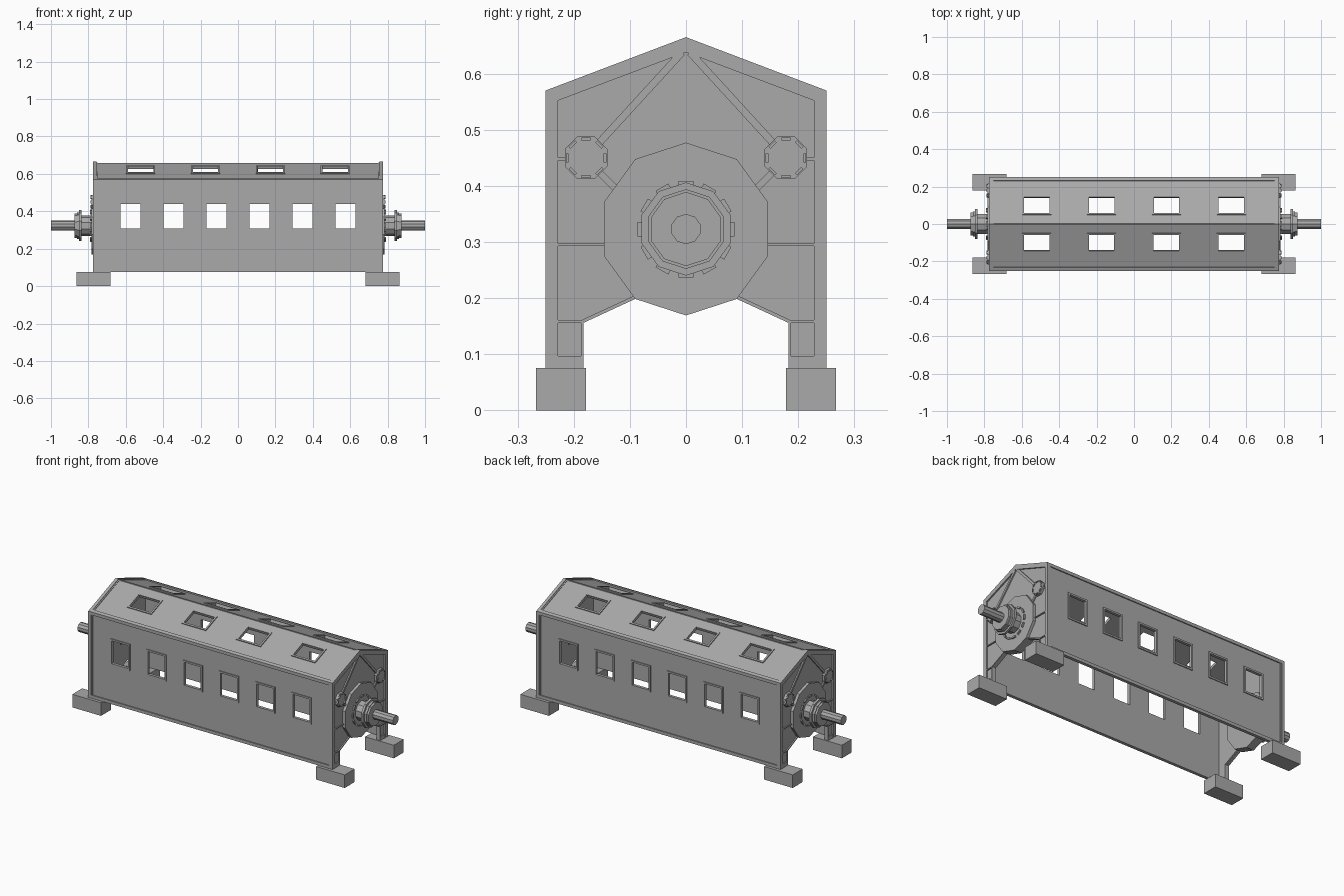
import bpy, bmesh, math
from mathutils import Matrix, Vector

cube = bpy.data.objects.get("Cube")
if cube:
    bpy.data.objects.remove(cube, do_unlink=True)

grey = bpy.data.materials.new("machine grey")
grey.use_nodes = True
grey.diffuse_color = (0.4, 0.4, 0.4, 1)
bsdf = next(n for n in grey.node_tree.nodes if n.type == 'BSDF_PRINCIPLED')
bsdf.inputs["Base Color"].default_value = (0.4, 0.4, 0.4, 1)

END = 0.775      # outer face of the end frames
AXIS = 0.323     # shaft height
EAVE, RIDGE, HALF = 0.57, 0.665, 0.25


def finish(name, bm):
    bmesh.ops.recalc_face_normals(bm, faces=bm.faces)
    mesh = bpy.data.meshes.new(name)
    bm.to_mesh(mesh)
    bm.free()
    mesh.materials.append(grey)
    obj = bpy.data.objects.new(name, mesh)
    bpy.context.collection.objects.link(obj)
    return obj


def add_box(bm, lo, hi, matrix=Matrix()):
    lo, hi = Vector(lo), Vector(hi)
    size = Matrix.Diagonal((*(hi - lo), 1))
    bmesh.ops.create_cube(bm, size=1, matrix=matrix @ Matrix.Translation((lo + hi) / 2) @ size)


def add_prism(bm, points, x0, x1):
    """Extrude a (y, z) outline along x."""
    face = bm.faces.new([bm.verts.new((x0, y, z)) for y, z in points])
    out = bmesh.ops.extrude_face_region(bm, geom=[face])
    verts = [g for g in out["geom"] if isinstance(g, bmesh.types.BMVert)]
    bmesh.ops.translate(bm, verts=verts, vec=(x1 - x0, 0, 0))


def add_disc(bm, y, z, r, sides, x0, x1, turn=0.0):
    pts = []
    for i in range(sides):
        a = turn + math.tau * i / sides
        pts.append((y + r * math.sin(a), z + r * math.cos(a)))
    add_prism(bm, pts, x0, x1)


def add_bar(bm, a, b, width, x0, x1):
    """Straight rib between two (y, z) points."""
    a, b = Vector(a), Vector(b)
    n = (b - a).orthogonal().normalized() * width / 2
    add_prism(bm, [a + n, b + n, b - n, a - n], x0, x1)


def panel(name, matrix, height, centres, width, v0, v1, thick, edges):
    """Sheet in local x/y with a row of windows, raised rims and a border."""
    bm = bmesh.new()
    us = [-END]
    for c in centres:
        us += [c - width / 2, c + width / 2]
    us.append(END)
    vs = [0, v0, v1, height]
    grid = [[bm.verts.new((u, v, -0.006)) for u in us] for v in vs]
    faces = []
    for j in range(3):
        for i in range(len(us) - 1):
            if j == 1 and i % 2 == 1:
                continue
            faces.append(bm.faces.new((grid[j][i], grid[j][i + 1],
                                       grid[j + 1][i + 1], grid[j + 1][i])))
    out = bmesh.ops.extrude_face_region(bm, geom=faces)
    verts = [g for g in out["geom"] if isinstance(g, bmesh.types.BMVert)]
    bmesh.ops.translate(bm, verts=verts, vec=(0, 0, -thick))
    # window rims
    w, top = 0.01, -0.001
    for c in centres:
        l, r = c - width / 2, c + width / 2
        add_box(bm, (l - w, v0 - w, -0.01), (r + w, v0, top))
        add_box(bm, (l - w, v1, -0.01), (r + w, v1 + w, top))
        add_box(bm, (l - w, v0, -0.01), (l, v1, top))
        add_box(bm, (r, v0, -0.01), (r + w, v1, top))
    # border
    b = 0.018
    for s in (-1, 1):
        x0, x1 = sorted((s * END, s * (END - b)))
        add_box(bm, (x0, 0, -0.012), (x1, height, 0))
    for e in edges:
        add_box(bm, (-END + b, e, -0.012), (END - b, e + b, 0))
    bm.transform(matrix)
    return finish(name, bm)


# Side walls and roof slopes
slope = math.atan2(RIDGE - EAVE, HALF)
run = math.hypot(RIDGE - EAVE, HALF)
wall_windows = [-0.575 + 0.23 * i for i in range(6)]
roof_windows = [-0.52 + 0.3465 * i for i in range(4)]
for side, turn in (("front", 0), ("back", math.pi)):
    spin = Matrix.Rotation(turn, 4, 'Z')
    wall = spin @ Matrix.Translation((0, -HALF, 0.075)) @ Matrix.Rotation(math.pi / 2, 4, 'X')
    panel(side + "_wall", wall, EAVE - 0.075, wall_windows, 0.105,
          0.232, 0.363, 0.012, (0, EAVE - 0.093))
    roof = spin @ Matrix.Translation((0, -HALF, EAVE)) @ Matrix.Rotation(slope, 4, 'X')
    panel(side + "_roof", roof, run, roof_windows, 0.135,
          0.112, 0.203, 0.012, (0,))

# End assemblies, built for +x and turned for the other end
for side, turn in (("left", 0), ("right", math.pi)):
    spin = Matrix.Rotation(turn, 4, 'Z')

    def place(name, bm):
        bm.transform(spin)
        return finish(side + "_" + name, bm)

    # plate with two legs
    half = [(0, 0.2), (0.09, 0.2), (0.183, 0.157), (0.183, 0.075),
            (0.248, 0.075), (0.248, EAVE - 0.002), (0, RIDGE - 0.004)]
    outline = half + [(-y, z) for y, z in reversed(half[1:-1])]
    bm = bmesh.new()
    add_prism(bm, outline, END - 0.025, END - 0.008)
    place("end_plate", bm)

    # raised frame and ribs
    bm = bmesh.new()
    base = END - 0.015
    for s in (-1, 1):
        frame = [(0.228, 0.075), (HALF, 0.075), (HALF, EAVE), (0.228, EAVE)]
        add_prism(bm, [(s * y, z) for y, z in frame], base, END)
        gable = [(0.228, 0.552), (HALF, EAVE), (0, RIDGE), (0, 0.638)]
        add_prism(bm, [(s * y, z) for y, z in gable], base, END)
        for a, b, w in (((0.183, 0.086), (0.23, 0.086), 0.022),
                        ((0.185, 0.086), (0.185, 0.157), 0.004),
                        ((0.183, 0.158), (0.23, 0.158), 0.005),
                        ((0.183, 0.159), (0.09, 0.202), 0.006),
                        ((0.14, 0.295), (0.23, 0.295), 0.005),
                        ((0.2, 0.448), (0.23, 0.448), 0.005),
                        ((0.007, 0.638), (0.17, 0.46), 0.013),
                        ((0.165, 0.435), (0.115, 0.385), 0.012)):
            add_bar(bm, (s * a[0], a[1]), (s * b[0], b[1]), w, base, END - 0.001)
    place("end_frame", bm)

    # bearing disc with its ring of bolts
    bm = bmesh.new()
    add_disc(bm, 0, AXIS, 0.154, 10, END - 0.04, END + 0.008)
    for i in range(12):
        m = (Matrix.Translation((END + 0.008, 0, AXIS))
             @ Matrix.Rotation(math.tau * i / 12, 4, 'X'))
        add_box(bm, (-0.005, -0.013, 0.077), (0.008, 0.013, 0.086), m)
    place("bearing_disc", bm)

    # hub, flange and shaft stub
    bm = bmesh.new()
    add_disc(bm, 0, AXIS, 0.055, 10, END, 0.84)
    add_disc(bm, 0, AXIS, 0.083, 10, 0.836, 0.849)
    add_disc(bm, 0, AXIS, 0.071, 10, 0.849, 0.862)
    add_disc(bm, 0, AXIS, 0.066, 10, 0.862, 0.873)
    place("hub", bm)
    bm = bmesh.new()
    add_disc(bm, 0, AXIS, 0.027, 10, 0.73, 1.0)
    place("shaft", bm)

    # small octagonal covers
    bm = bmesh.new()
    for s in (-1, 1):
        add_disc(bm, s * 0.178, 0.45, 0.041, 8, base, END + 0.007, math.pi / 8)
        for i in range(8):
            m = (Matrix.Translation((END + 0.007, s * 0.178, 0.45))
                 @ Matrix.Rotation(math.tau * i / 8, 4, 'X'))
            add_box(bm, (-0.005, -0.008, 0.031), (0.006, 0.008, 0.036), m)
    place("bolted_covers", bm)

    # feet
    for s, label in ((-1, "front"), (1, "back")):
        bm = bmesh.new()
        y0, y1 = sorted((s * 0.178, s * 0.267))
        add_box(bm, (0.682, y0, 0), (0.864, y1, 0.075))
        bm.transform(spin)
        depth = label if turn == 0 else ("back" if s < 0 else "front")
        finish(side + "_" + depth + "_foot", bm)
